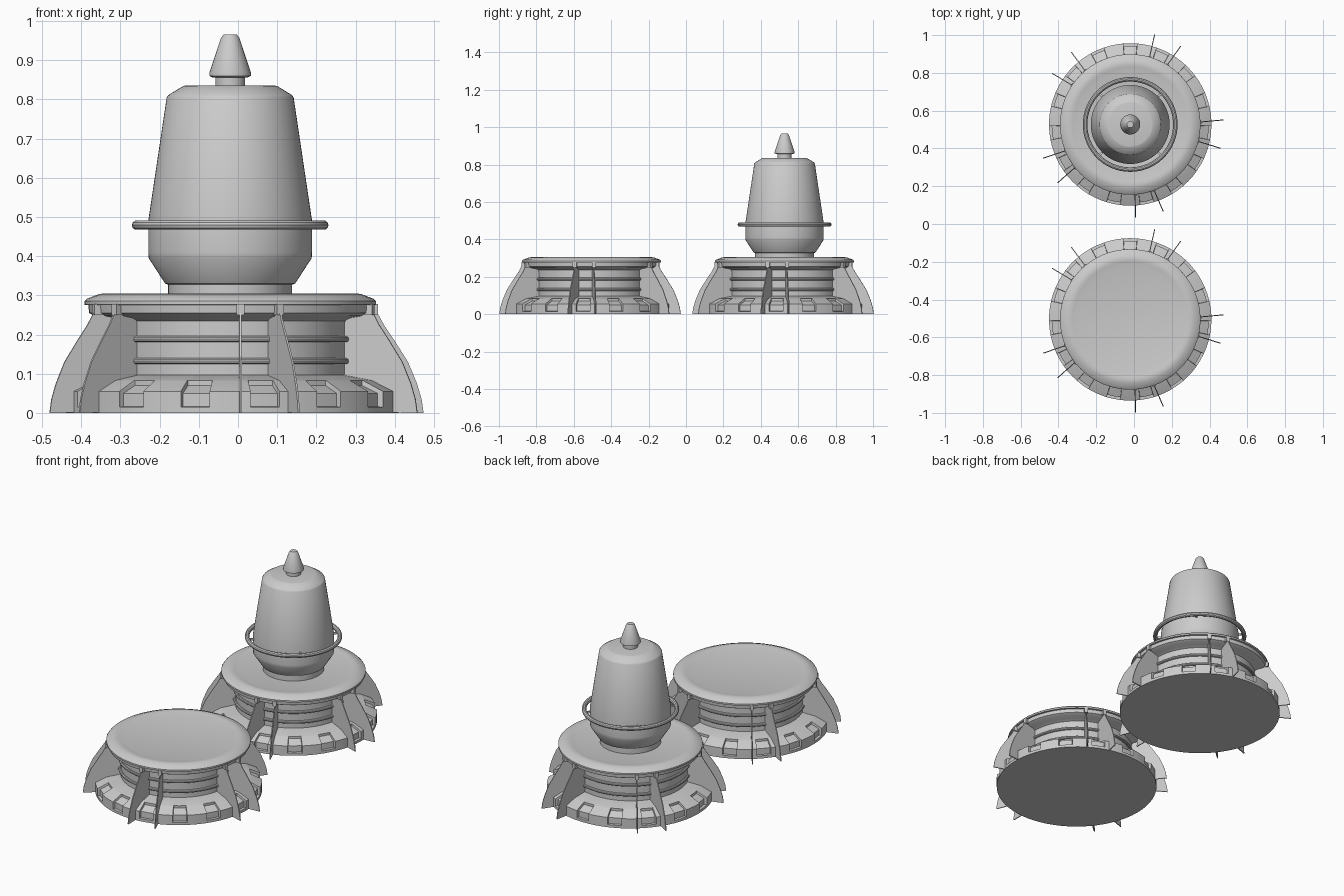
import bpy, bmesh
from math import sin, cos, pi, radians

if "Cube" in bpy.data.objects:
    bpy.data.objects.remove(bpy.data.objects["Cube"])

CX = -0.02
CENTRES = {"front": -0.505, "back": 0.527}


def finish(bm, name, angle=30):
    bmesh.ops.remove_doubles(bm, verts=bm.verts, dist=1e-5)
    bmesh.ops.recalc_face_normals(bm, faces=bm.faces)
    me = bpy.data.meshes.new(name)
    bm.to_mesh(me)
    bm.free()
    ob = bpy.data.objects.new(name, me)
    bpy.context.collection.objects.link(ob)
    bpy.ops.object.select_all(action='DESELECT')
    bpy.context.view_layer.objects.active = ob
    ob.select_set(True)
    bpy.ops.object.shade_smooth_by_angle(angle=radians(angle))
    return ob


def skin(rings, name, closed=False):
    """Bridge a list of equal point rings; cap both ends unless closed."""
    bm = bmesh.new()
    vs = [[bm.verts.new(p) for p in ring] for ring in rings]
    n = len(vs[0])
    pairs = list(zip(vs, vs[1:])) + ([(vs[-1], vs[0])] if closed else [])
    for a, b in pairs:
        for i in range(n):
            j = (i + 1) % n
            bm.faces.new((a[i], a[j], b[j], b[i]))
    if not closed:
        bm.faces.new(vs[0][::-1])
        bm.faces.new(vs[-1])
    return finish(bm, name)


def lathe(profile, name, y, n=64, closed=False):
    return skin([[(CX + r * cos(2 * pi * i / n), y + r * sin(2 * pi * i / n), z)
                  for i in range(n)] for r, z in profile], name, closed)


def tube_ring(name, y, major, minor, z, n=64):
    lathe([(major + minor * cos(k * pi / 5), z + minor * sin(k * pi / 5))
           for k in range(10)], name, y, n, closed=True)


def toothed_foot(name, y):
    # 15 shallow slots between broad teeth; (tooth r, z, slot r, slot z)
    prof = [(.43, 0, .43, 0), (.43, .015, .43, .015), (.43, .015, .416, .016),
            (.43, .055, .416, .05), (.375, .082, .372, .070),
            (.372, .083, .372, .083), (.29, .098, .29, .098)]
    spots = []
    for k in range(15):
        c = 90 + 24 * k
        for off, slot in ((-5, 0), (-4.8, 1), (0, 1), (4.8, 1), (5, 0),
                          (9.7, 0), (14.3, 0)):
            spots.append((radians(c + off), slot))
    rings = []
    for rt, zt, rs, zs in prof:
        rings.append([(CX + (rs if s else rt) * cos(a), y + (rs if s else rt) * sin(a),
                       zs if s else zt) for a, s in spots])
    skin(rings, name)


def plate(outline, thick, name, x, y, angle):
    """Upright plate: outline in (distance along angle, z)."""
    ux, uy = cos(angle), sin(angle)
    rings = [[(x + d * ux - t * uy, y + d * uy + t * ux, z) for d, z in outline]
             for t in (-thick / 2, thick / 2)]
    skin(rings, name)


# fin outlines, measured from the outer foot of the fin
FIN = [(0, 0), (-.005, .035), (-.017, .075), (-.04, .13), (-.075, .185),
       (-.102, .225), (-.122, .262), (-.135, .28), (-.16, .28), (-.19, .24),
       (-.205, .2), (-.205, .03), (-.12, .001)]
CLIP = [(-.118, .25), (-.118, .278), (-.15, .278), (-.15, .25)]

for side, y in CENTRES.items():
    toothed_foot(side + "_toothed_foot", y)
    # neck and overhanging top plate with a shallow dish
    lathe([(.30, .09), (.30, .235), (.315, .242), (.345, .247), (.36, .255),
           (.362, .275), (.372, .276), (.372, .285), (.366, .291), (.335, .303),
           (.322, .305), (.305, .303), (.28, .297)], side + "_neck_and_top_plate", y)
    for i, z in enumerate((.132, .188)):
        tube_ring(f"{side}_neck_band_{i + 1}", y, .304, .008, z)
    # five pairs of splayed support fins
    for k in range(5):
        mid = 282 + 72 * k
        for s in (-1, 1):
            a = radians(mid + s * 8.8)
            px, py = CX + .494 * cos(a), y + .494 * sin(a)
            d = radians(mid + s * 11.3)
            tag = f"{side}_{k + 1}_{'a' if s < 0 else 'b'}"
            plate(FIN, .005, "fin_" + tag, px, py, d)
            plate(CLIP, .02, "fin_clip_" + tag, px, py, d)

# tower on the back base
yb = CENTRES["back"]
lathe([(.158, .29), (.158, .327), (.166, .33), (.208, .395), (.209, .41),
       (.209, .49), (.162, .805), (.158, .811), (.12, .834), (.115, .835)],
      "tower_body", yb)
tube_ring("tower_ring", yb, .239, .012, .479)
# short struts that hold the ring to the body
for k in range(4):
    plate([(.2, .474), (.235, .474), (.235, .484), (.2, .484)], .01,
          f"ring_strut_{k + 1}", CX, yb, pi / 4 + k * pi / 2)
lathe([(.038, .83), (.038, .858)], "tip_stem", yb, 32)
lathe([(.045, .856), (.053, .86), (.053, .868), (.023, .958), (.017, .965)],
      "tip_cone", yb, 32)
